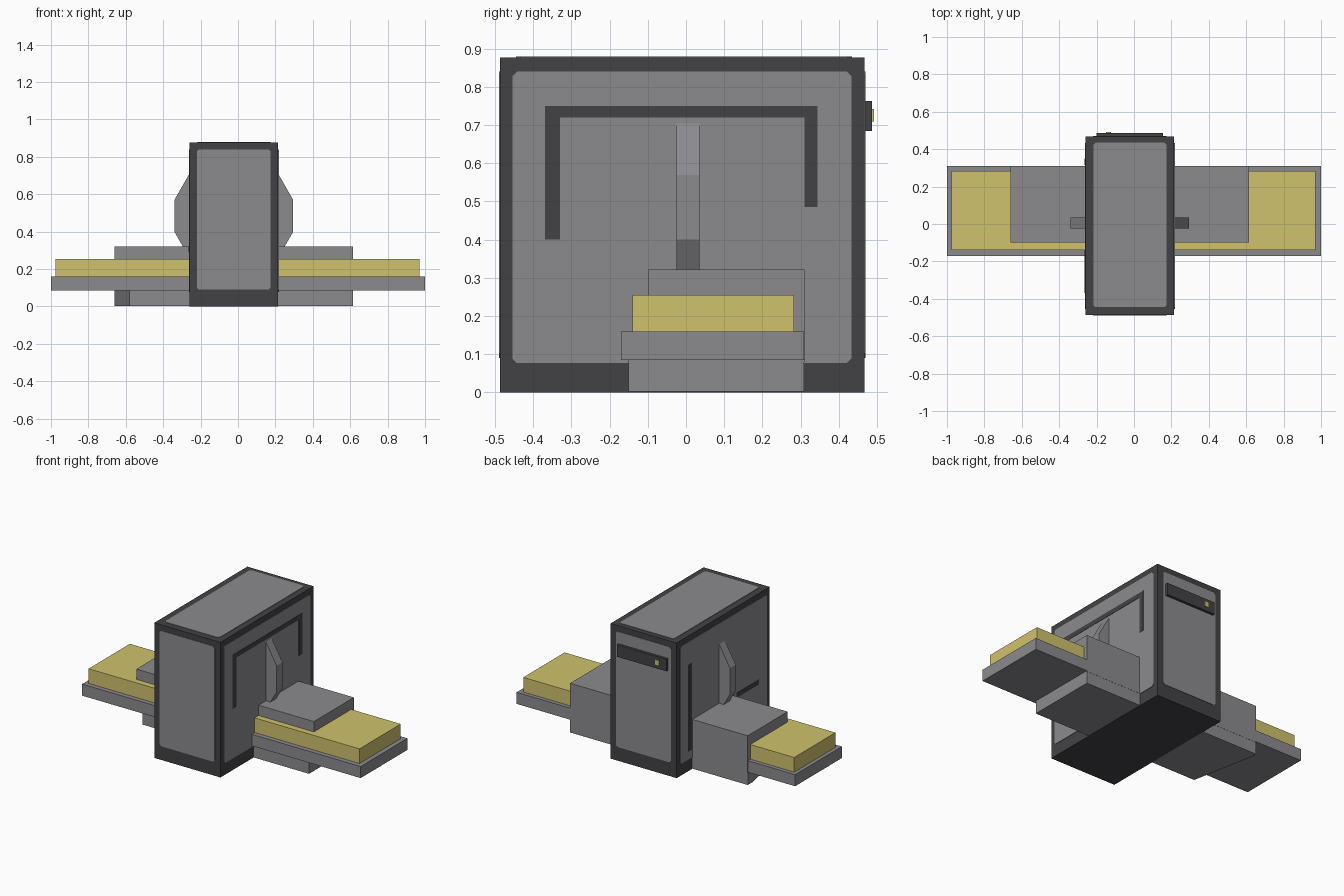
import bpy, bmesh

if "Cube" in bpy.data.objects:
    bpy.data.objects.remove(bpy.data.objects["Cube"])

CX = -0.0225   # middle of the housing in x


def material(name, rgb):
    m = bpy.data.materials.new(name)
    m.diffuse_color = (*rgb, 1)
    m.use_nodes = True
    m.node_tree.nodes["Principled BSDF"].inputs["Base Color"].default_value = m.diffuse_color
    return m


GREY = material("grey metal", (0.26, 0.26, 0.275))
DARK = material("dark metal", (0.055, 0.053, 0.058))
YELLOW = material("pale yellow", (0.63, 0.54, 0.155))


def prism(name, pts, axis, lo, hi, mat):
    """Extrude a polygon of 2D points along an axis (0=x, 1=y, 2=z)."""
    bm = bmesh.new()

    def point(p, d):
        c = list(p)
        c.insert(axis, d)
        return bm.verts.new(c)

    face = bm.faces.new([point(p, lo) for p in pts])
    ext = bmesh.ops.extrude_face_region(bm, geom=[face])
    move = [0, 0, 0]
    move[axis] = hi - lo
    bmesh.ops.translate(bm, vec=move,
                        verts=[g for g in ext["geom"] if isinstance(g, bmesh.types.BMVert)])
    bmesh.ops.recalc_face_normals(bm, faces=bm.faces)
    mesh = bpy.data.meshes.new(name)
    bm.to_mesh(mesh)
    bm.free()
    mesh.materials.append(mat)
    ob = bpy.data.objects.new(name, mesh)
    bpy.context.collection.objects.link(ob)
    return ob


def box(name, x, y, z, mat):
    return prism(name, [(x[0], y[0]), (x[1], y[0]), (x[1], y[1]), (x[0], y[1])], 2, *z, mat)


def panel(name, a, b, axis, at, out, mat, cut=0.012, t=0.003):
    """Thin plate with clipped corners lying on a housing face."""
    (a0, a1), (b0, b1) = a, b
    pts = [(a0 + cut, b0), (a1 - cut, b0), (a1, b0 + cut), (a1, b1 - cut),
           (a1 - cut, b1), (a0 + cut, b1), (a0, b1 - cut), (a0, b0 + cut)]
    return prism(name, pts, axis, at, at + out * t, mat)


# Dark housing with grey panels leaving a dark border
X0, X1, Y0, Y1, H = -0.26, 0.215, -0.487, 0.467, 0.877
box("housing", (X0, X1), (Y0, Y1), (0, H), DARK)
panel("front_panel", (-0.22, 0.175), (0.09, 0.84), 1, Y0, -1, GREY)
panel("back_panel", (-0.22, 0.175), (0.09, 0.84), 1, Y1, 1, GREY)
panel("top_panel", (-0.217, 0.175), (-0.445, 0.435), 2, H, 1, GREY)
for name, at, out in (("right_panel", X1, 1), ("left_panel", X0, -1)):
    panel(name, (-0.455, 0.433), (0.077, 0.84), 0, at, out, GREY)

# Dark stripes on the side panels
for i, (y, z) in enumerate([((-0.37, -0.33), (0.40, 0.75)),
                            ((-0.33, 0.31), (0.72, 0.75)),
                            ((0.31, 0.345), (0.485, 0.75))]):
    box(f"right_stripe_{i}", (X1, X1 + 0.005), y, z, DARK)
for i, (y, z) in enumerate([((0.315, 0.35), (0.13, 0.69)),
                            ((-0.37, -0.14), (0.29, 0.32))]):
    box(f"left_stripe_{i}", (X0 - 0.005, X0), y, z, DARK)

# Label plate and small button at the back
box("back_plate", (-0.20, 0.155), (Y1, 0.487), (0.685, 0.763), DARK)
box("back_button", (-0.15, -0.122), (0.487, 0.492), (0.71, 0.742), YELLOW)

# Vertical fins on both sides: one prism through the housing
half = [(0.2375, 0.71), (0.3175, 0.57), (0.3175, 0.40), (0.2375, 0.26)]
fin = [(CX + x, z) for x, z in half] + [(CX - x, z) for x, z in reversed(half)]
prism("side_fins", fin, 1, -0.025, 0.035, GREY)

# Cross arm: foot, long slab, yellow bar and upper clamp
foot = [(-0.58, -0.15), (0.615, -0.15), (0.615, 0.309), (-0.66, 0.309), (-0.66, 0.26)]
prism("arm_foot", foot, 2, 0.002, 0.086, GREY)
box("arm_slab", (-1, 1), (-0.17, 0.309), (0.085, 0.16), GREY)
box("yellow_bar", (-0.975, 0.97), (-0.14, 0.283), (0.16, 0.255), YELLOW)
box("arm_clamp", (-0.66, 0.615), (-0.10, 0.31), (0.255, 0.322), GREY)
box("arm_clamp_back", (-0.66, 0.615), (0.275, 0.31), (0.08, 0.256), GREY)
